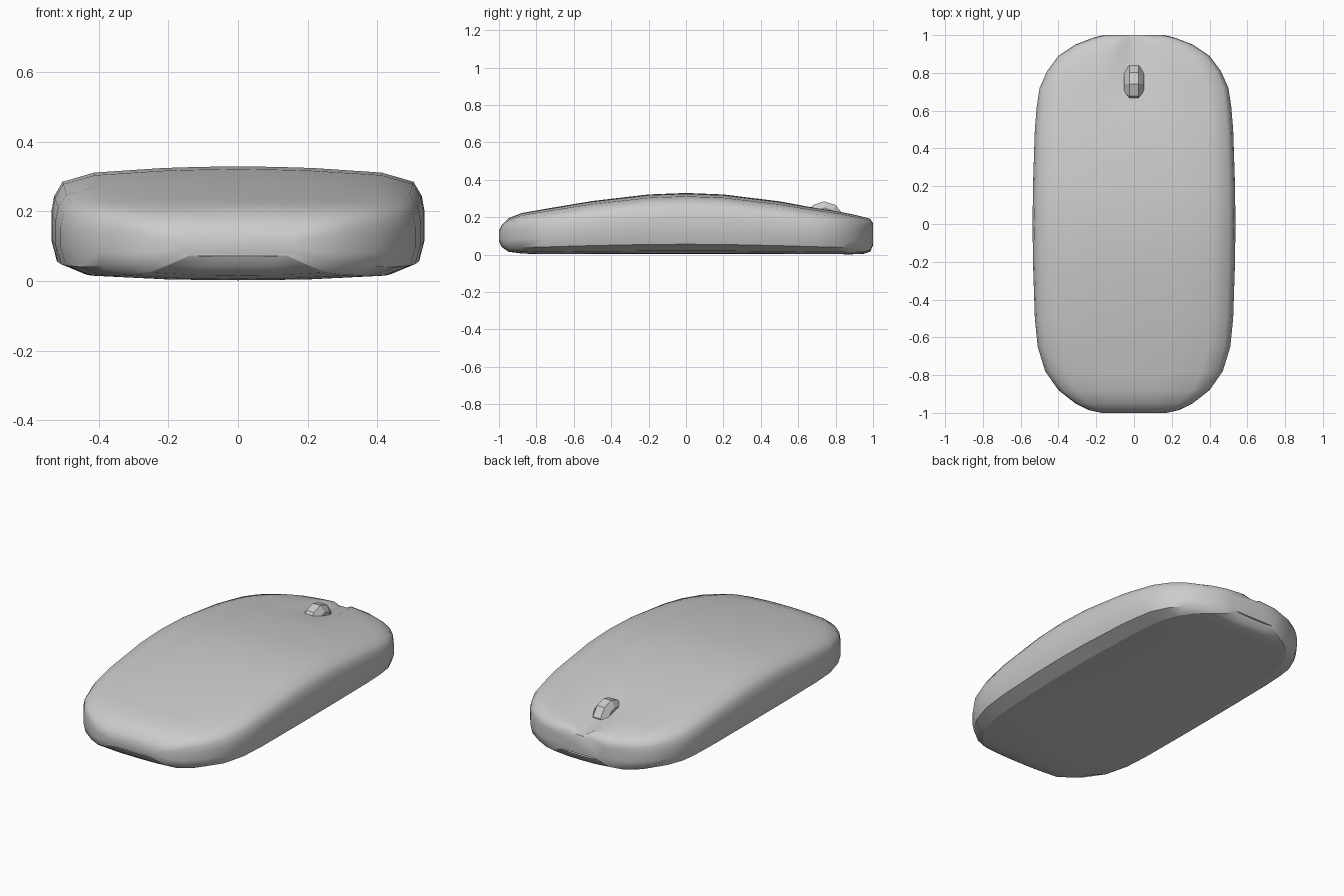
import bpy
import bmesh
import math

cube = bpy.data.objects.get("Cube")
if cube:
    bpy.data.objects.remove(cube, do_unlink=True)

grey = bpy.data.materials.new("plain grey")
grey.use_nodes = True
colour = (0.6, 0.6, 0.6, 1)
grey.diffuse_color = colour
grey.node_tree.nodes["Principled BSDF"].inputs["Base Color"].default_value = colour

# Stations along the length: y, half width, bottom, top
STATIONS = [
    (-1, .17, .07, .13), (-.985, .24, .04, .16), (-.95, .31, .014, .195),
    (-.88, .4, .004, .222), (-.78, .47, 0, .24), (-.65, .51, 0, .262),
    (-.5, .525, 0, .287), (-.2, .535, 0, .322), (0, .537, 0, .33),
    (.2, .535, 0, .322), (.5, .525, 0, .285), (.62, .515, 0, .263),
    (.72, .5, 0, .247), (.81, .46, 0, .233), (.89, .4, 0, .217),
    (.95, .31, .002, .203), (.985, .22, .014, .193), (1, .16, .05, .17),
]
# Half cross-sections, as fractions of half width and height
SHELL = [(.82, .06), (.97, .17), (1, .36), (1, .6), (.985, .74), (.94, .865),
         (.77, .945), (.4, .985), (.24, .993), (.12, .997), (0, 1)]
BASE = [(.82, .06), (.4, .018), (0, .01)]


def finish(bm, name, angle):
    bmesh.ops.recalc_face_normals(bm, faces=bm.faces)
    mesh = bpy.data.meshes.new(name)
    bm.to_mesh(mesh)
    bm.free()
    mesh.materials.append(grey)
    obj = bpy.data.objects.new(name, mesh)
    bpy.context.collection.objects.link(obj)
    bpy.ops.object.select_all(action='DESELECT')
    obj.select_set(True)
    bpy.context.view_layer.objects.active = obj
    bpy.ops.object.shade_smooth_by_angle(angle=math.radians(angle))
    return obj


def groove(y, u):
    """Depth of the finger channel between the wheel and the rear edge."""
    if u > .2 or y < .7 or y > .99:
        return 0
    return .02 if y > .8 else .01


def loft(name, half, grooved, capped):
    """Sweep a mirrored half section through all the stations."""
    section = half + [(-u, v) for u, v in reversed(half[:-1])]
    bm = bmesh.new()
    rows = []
    for y, width, low, high in STATIONS:
        row = []
        for u, v in section:
            z = low + (high - low) * v
            if grooved:
                z -= groove(y, abs(u))
            row.append(bm.verts.new((u * width, y, z)))
        rows.append(row)
    for a, b in zip(rows, rows[1:]):
        for i in range(len(section) - 1):
            bm.faces.new((a[i], a[i + 1], b[i + 1], b[i]))
    if capped:
        for row in (rows[0], rows[-1]):
            bm.faces.new(row)
    # Open sheets need a consistent outward direction
    obj = finish(bm, name, 50)
    middle = min(obj.data.polygons, key=lambda f: f.center.xy.length)
    if (middle.normal.z > 0) != grooved:
        obj.data.flip_normals()
    return obj


# Rounded upper shell and the flat underside
loft("upper_shell", SHELL, True, True)
loft("base_plate", BASE, False, False)

# Scroll wheel, a low-poly drum with bevelled rims
bm = bmesh.new()
rings = []
for x, radius in ((-.052, .07), (-.025, .105), (.025, .105), (.052, .07)):
    ring = []
    for i in range(10):
        a = math.tau * i / 10
        ring.append(bm.verts.new((x, .74 + radius * math.sin(a),
                                  .18 + radius * math.cos(a))))
    rings.append(ring)
for a, b in zip(rings, rings[1:]):
    for i in range(10):
        j = (i + 1) % 10
        bm.faces.new((a[i], a[j], b[j], b[i]))
bm.faces.new(rings[0])
bm.faces.new(rings[-1])
finish(bm, "scroll_wheel", 20)
